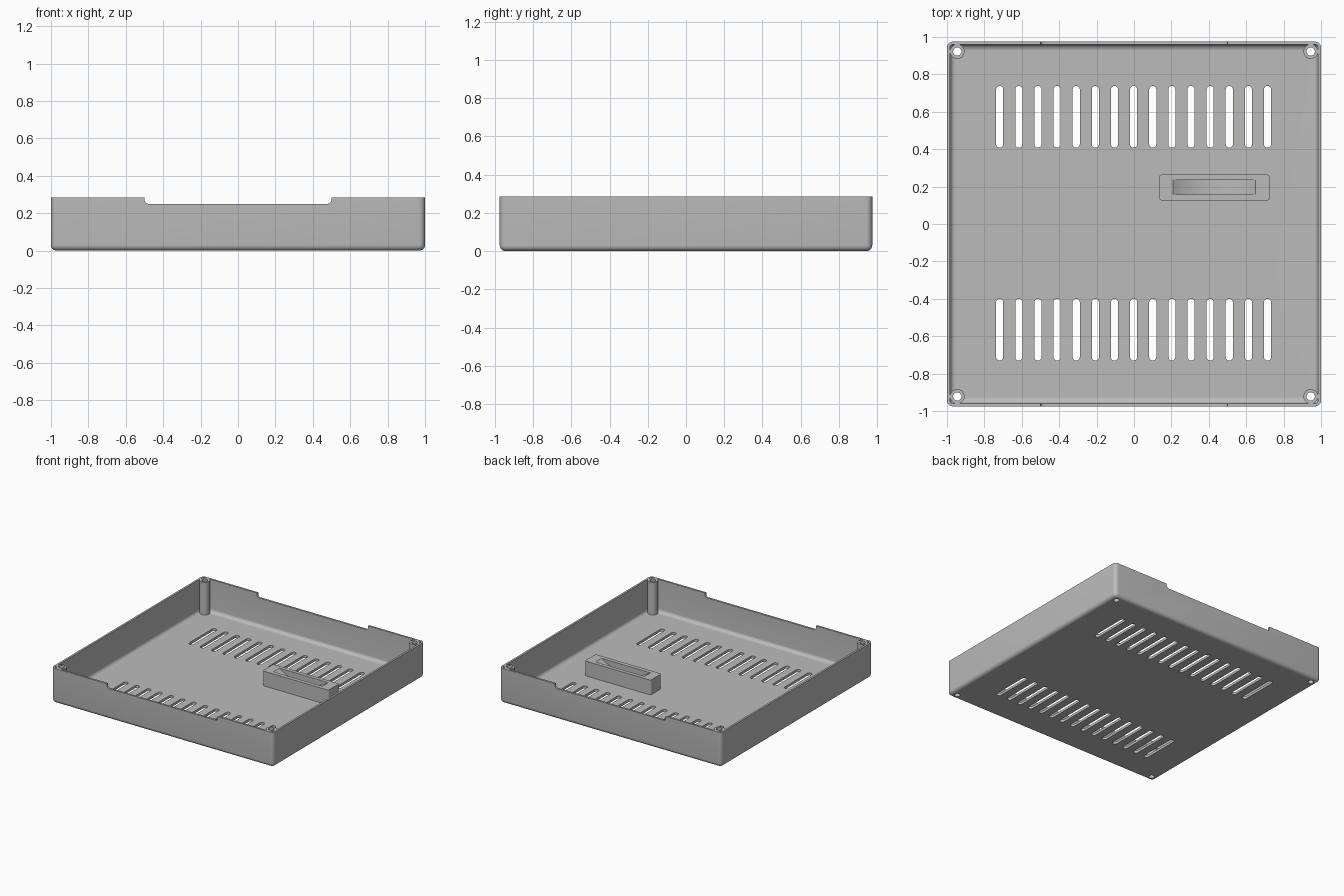
import bpy, bmesh, math
from mathutils import Matrix

if "Cube" in bpy.data.objects:
    bpy.data.objects.remove(bpy.data.objects["Cube"])

WIDTH, DEPTH, HEIGHT, FLOOR = 2.0, 1.95, 0.285, 0.02
WALL, FILLET = 0.016, 0.03

grey = bpy.data.materials.new("plain grey")
grey.use_nodes = True
grey.diffuse_color = (0.5, 0.5, 0.5, 1)
grey.node_tree.nodes["Principled BSDF"].inputs["Base Color"].default_value = (0.5, 0.5, 0.5, 1)


def rounded_rect(w, d, r, cx=0, cy=0, steps=6):
    """Outline of a rectangle with rounded corners, anticlockwise."""
    points = []
    for quarter, (sx, sy) in enumerate([(1, 1), (-1, 1), (-1, -1), (1, -1)]):
        for i in range(steps + 1):
            a = (quarter + i / steps) * math.pi / 2
            points.append((cx + sx * (w / 2 - r) + r * math.cos(a),
                           cy + sy * (d / 2 - r) + r * math.sin(a)))
    return points


def loft(bm, sections):
    """Closed solid through a stack of (outline, z) sections."""
    rings = [[bm.verts.new((x, y, z)) for x, y in outline] for outline, z in sections]
    bm.faces.new(rings[0][::-1])
    bm.faces.new(rings[-1])
    n = len(rings[0])
    for low, high in zip(rings, rings[1:]):
        for i in range(n):
            j = (i + 1) % n
            bm.faces.new((low[i], low[j], high[j], high[i]))


def cylinder(bm, x, y, r, z0, z1):
    loft(bm, [(rounded_rect(2 * r, 2 * r, r * 0.999, x, y, 8), z) for z in (z0, z1)])


def make(name, bm):
    bmesh.ops.recalc_face_normals(bm, faces=bm.faces)
    mesh = bpy.data.meshes.new(name)
    bm.to_mesh(mesh)
    bm.free()
    mesh.materials.append(grey)
    obj = bpy.data.objects.new(name, mesh)
    bpy.context.collection.objects.link(obj)
    return obj


def combine(obj, tool, operation):
    """Apply a boolean and discard the tool."""
    mod = obj.modifiers.new(operation, "BOOLEAN")
    mod.operation, mod.object, mod.solver = operation, tool, "EXACT"
    bpy.context.view_layer.update()
    result = bpy.data.meshes.new_from_object(
        obj.evaluated_get(bpy.context.evaluated_depsgraph_get()))
    obj.modifiers.clear()
    obj.data = result
    bpy.data.objects.remove(tool)


def smooth(obj):
    bpy.ops.object.select_all(action="DESELECT")
    obj.select_set(True)
    bpy.context.view_layer.objects.active = obj
    bpy.ops.object.shade_smooth_by_angle(angle=math.radians(30))


# Tray: up the outside, over the rim, down the inside to the floor
fillet = [(1 - math.cos(i * math.pi / 12), 1 - math.sin(i * math.pi / 12)) for i in range(7)]
outside = [(FILLET * b, FILLET * a) for a, b in fillet] + [(0, HEIGHT)]
inside = [(WALL, HEIGHT)] + [(WALL + FILLET * b, FLOOR + FILLET * a) for a, b in fillet[::-1]]
bm = bmesh.new()
loft(bm, [(rounded_rect(WIDTH - 2 * s, DEPTH - 2 * s, max(0.032 - s, 0.002)), z)
          for s, z in outside + inside])
tray = make("tray", bm)

# Corner screw posts and their through holes
corners = [(sx * 0.945, sy * 0.922) for sx in (-1, 1) for sy in (-1, 1)]
bm = bmesh.new()
for x, y in corners:
    cylinder(bm, x, y, 0.039, FLOOR / 2, HEIGHT)
combine(tray, make("screw_posts", bm), "UNION")

# Holes and the two rows of ventilation slots
bm = bmesh.new()
for x, y in corners:
    cylinder(bm, x, y, 0.022, -0.1, HEIGHT + 0.1)
for row_y in (0.573, -0.565):
    for i in range(-7, 8):
        slot = rounded_rect(0.038, 0.33, 0.0185, i * 0.1023 - 0.002, row_y)
        loft(bm, [(slot, -0.1), (slot, 0.1)])
combine(tray, make("slot_cutter", bm), "DIFFERENCE")

# Shallow notch in the front and back walls
bm = bmesh.new()
notch = rounded_rect(1.0, 0.1, 0.022, 0, 0.3)
loft(bm, [(notch, -1.2), (notch, 1.2)])
bm.transform(Matrix.Rotation(math.pi / 2, 4, "X"))
combine(tray, make("notch_cutter", bm), "DIFFERENCE")
smooth(tray)

# Raised block with a curved-bottom pocket
BLOCK_TOP, HALF, SAG = 0.14, 0.221, 0.07
bm = bmesh.new()
outline = rounded_rect(0.594, 0.14, 0.018, 0.43, 0.195)
loft(bm, [(outline, FLOOR - 0.005), (outline, BLOCK_TOP)])
block = make("pocket_block", bm)
radius = (HALF ** 2 + SAG ** 2) / (2 * SAG)
bm = bmesh.new()
bmesh.ops.create_cone(bm, cap_ends=True, segments=96, radius1=radius, radius2=radius, depth=0.076)
bm.transform(Matrix.Translation((0.43, 0.196, BLOCK_TOP - SAG + radius))
             @ Matrix.Rotation(math.pi / 2, 4, "X"))
combine(block, make("pocket_cutter", bm), "DIFFERENCE")
smooth(block)
